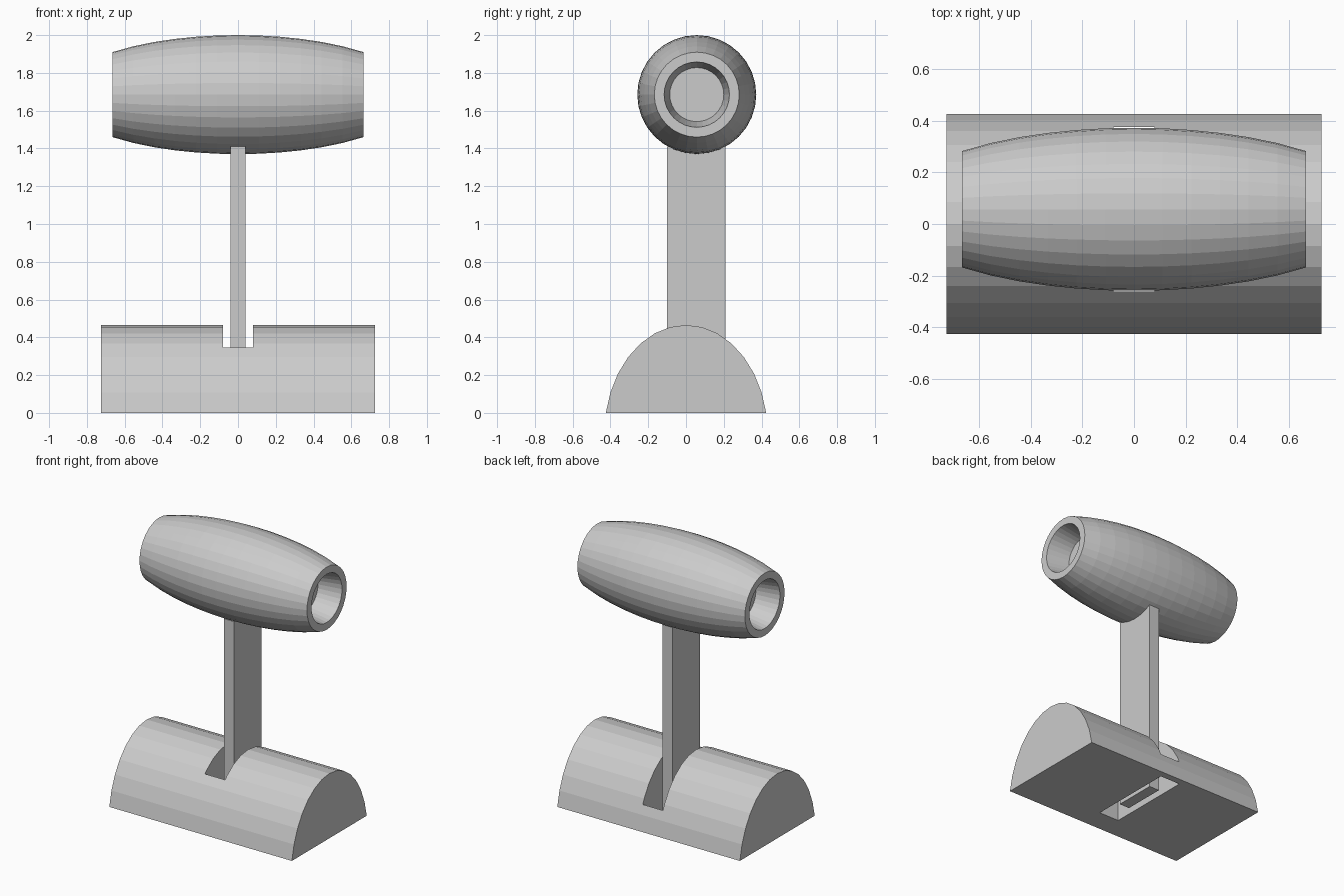
import bpy, bmesh
from math import sin, cos, pi, sqrt, radians

if "Cube" in bpy.data.objects:
    bpy.data.objects.remove(bpy.data.objects["Cube"])

SEGMENTS = 32


def mesh_object(name, bm):
    bmesh.ops.recalc_face_normals(bm, faces=bm.faces)
    mesh = bpy.data.meshes.new(name)
    bm.to_mesh(mesh)
    bm.free()
    obj = bpy.data.objects.new(name, mesh)
    bpy.context.collection.objects.link(obj)
    return obj


def box(name, lo, hi):
    bm = bmesh.new()
    bmesh.ops.create_cube(bm, size=1)
    for v in bm.verts:
        v.co = [(a + b) / 2 + c * (b - a) for a, b, c in zip(lo, hi, v.co)]
    return mesh_object(name, bm)


# Base: domed profile extruded along x
half_len, width, rise, drop = 0.725, 0.433, 0.578, 0.113
bm = bmesh.new()
profile = []
for k in range(-7, 8):
    t = radians(11.25 * k)
    z = 0 if abs(k) == 7 else rise * cos(t) - drop
    profile.append(bm.verts.new((-half_len, width * sin(t), z)))
face = bm.faces.new(profile)
side = bmesh.ops.extrude_face_region(bm, geom=[face], use_keep_orig=True)
for v in side["geom"]:
    if isinstance(v, bmesh.types.BMVert):
        v.co.x = half_len
base = mesh_object("base", bm)

# Vertical slot through the base, wider than the post
cutter = box("slot_cutter", (-0.08, -0.26, -0.2), (0.08, 0.375, 0.8))
cutter.hide_render = True
cutter.hide_viewport = True
cutter.display_type = 'WIRE'
slot = base.modifiers.new("slot", 'BOOLEAN')
slot.operation = 'DIFFERENCE'
slot.solver = 'EXACT'
slot.object = cutter

# Post standing in the slot
box("post", (-0.04, -0.1, 0.01), (0.04, 0.21, 1.41))

# Barrel head: elliptical profile revolved around x, tapered recess in each end
end, radius, cy, cz = 0.665, 0.315, 0.057, 1.685
rings = [(-end + 0.17, 0.143), (-end, 0.173)]
steps = 12
for i in range(steps + 1):
    x = -end + 2 * end * i / steps
    rings.append((x, radius * sqrt(1 - (x / 0.95) ** 2)))
rings += [(end, 0.173), (end - 0.17, 0.143)]

bm = bmesh.new()
loops = [[bm.verts.new((x, cy + r * cos(2 * pi * j / SEGMENTS), cz + r * sin(2 * pi * j / SEGMENTS)))
          for j in range(SEGMENTS)] for x, r in rings]
for a, b in zip(loops, loops[1:]):
    for j in range(SEGMENTS):
        n = (j + 1) % SEGMENTS
        bm.faces.new((a[j], a[n], b[n], b[j]))
# Flat recess floors
bm.faces.new(loops[0])
bm.faces.new(loops[-1])
mesh_object("barrel_head", bm)
